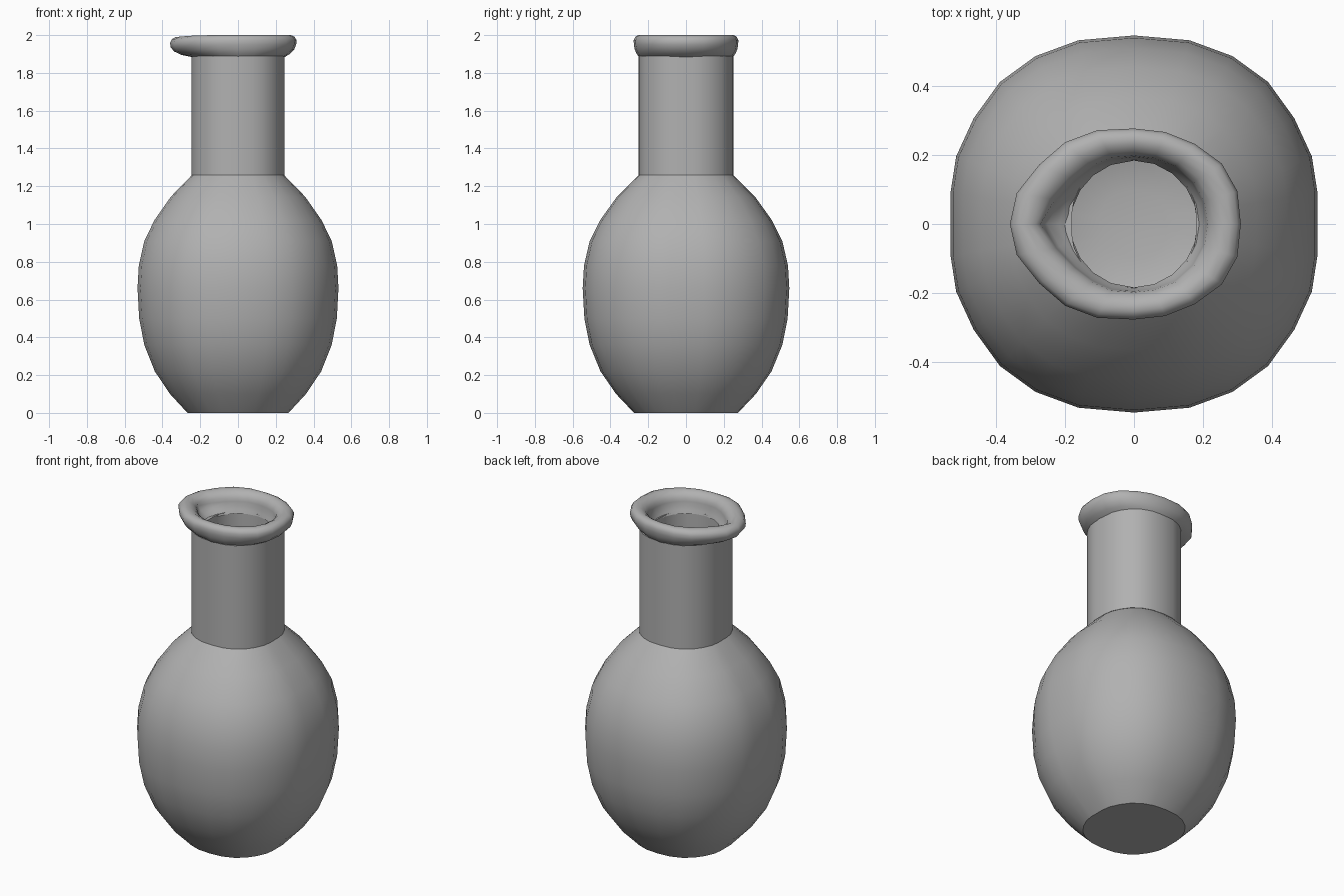
import bpy
import math

if "Cube" in bpy.data.objects:
    bpy.data.objects.remove(bpy.data.objects["Cube"])

grey = bpy.data.materials.new("dark_grey")
grey.diffuse_color = (.44, .44, .44, 1)
grey.use_nodes = True
grey.node_tree.nodes["Principled BSDF"].inputs["Base Color"].default_value = grey.diffuse_color


def loft(name, rings, cap_start=False, cap_end=False, angle=35):
    """Skin a stack of equal-length point rings into a mesh."""
    n = len(rings[0])
    verts = [p for ring in rings for p in ring]
    faces = []
    for k in range(len(rings) - 1):
        for i in range(n):
            j = (i + 1) % n
            faces.append((k * n + i, k * n + j, (k + 1) * n + j, (k + 1) * n + i))
    if cap_start:
        faces.append(tuple(reversed(range(n))))
    if cap_end:
        faces.append(tuple(range(len(verts) - n, len(verts))))
    mesh = bpy.data.meshes.new(name)
    mesh.from_pydata(verts, [], faces)
    mesh.materials.append(grey)
    ob = bpy.data.objects.new(name, mesh)
    bpy.context.collection.objects.link(ob)
    bpy.ops.object.select_all(action='DESELECT')
    bpy.context.view_layer.objects.active = ob
    ob.select_set(True)
    bpy.ops.object.shade_smooth_by_angle(angle=math.radians(angle))
    return ob


# Slightly squared 26-sided cross-section, as a quarter outline at full size
quarter = [(.532, .093), (.516, .196), (.465, .307), (.389, .412),
           (.286, .487), (.161, .533), (0, .547)]
outline = quarter + [(-x, y) for x, y in quarter[-2::-1]]
outline += [(x, -y) for x, y in outline[::-1]]


def section(r, z):
    return [(x * r / .547, y * r / .547, z) for x, y in outline]


# Body: outer wall up from the flat base, then the inner wall back down
body_profile = [(.275, 0), (.37, .1), (.453, .22), (.51, .36), (.538, .5), (.547, .66),
                (.54, .78), (.51, .91), (.455, 1.02), (.365, 1.145), (.25, 1.26)]
inner_profile = [(.185, 1.26), (.32, 1.1), (.405, .99), (.46, .87), (.488, .74),
                 (.49, .62), (.475, .47), (.445, .33), (.36, .17), (.25, .085), (.1, .06)]
loft("body", [section(r, z) for r, z in body_profile + inner_profile], True, True)

# Neck: straight open tube
loft("neck", [section(r, z) for r, z in
              [(.185, 1.26), (.252, 1.26), (.252, 1.89), (.185, 1.89), (.185, 1.26)]])

# Lip: rounded rim drawn out to a pouring spout on the -x side
outer_half = [(-.36, 0), (-.34, .09), (-.275, .172), (-.2, .237), (-.107, .272), (0, .277),
              (.09, .267), (.177, .232), (.255, .175), (.3, .095), (.31, 0)]
inner_half = [(-.268, 0), (-.225, .07), (-.17, .127), (-.12, .165), (-.065, .19), (0, .195),
              (.06, .188), (.12, .165), (.17, .12), (.2, .065), (.21, 0)]


def mirrored(half):
    return (half + [(x, -y) for x, y in half[-2:0:-1]])[::-1]


outer, inner = mirrored(outer_half), mirrored(inner_half)


def neck_circle(r):
    return [(r * math.cos(a), r * math.sin(a)) for a in (math.atan2(y, x) for x, y in outer)]


def blend(a, b, t, z):
    ring = []
    for (x0, y0), (x1, y1) in zip(a, b):
        x, y = x0 + (x1 - x0) * t, y0 + (y1 - y0) * t
        drop = .015 * max(0, -x / .36) ** 4 if z > 1.9 else 0
        ring.append((x, y, z - drop))
    return ring


tube_out, tube_in = neck_circle(.25), neck_circle(.184)
lip = [blend(tube_out, outer, t, z) for t, z in
       [(0, 1.885), (.45, 1.902), (.8, 1.925), (.97, 1.95), (1, 1.973)]]
lip += [blend(outer, inner, t, z) for t, z in
        [(.1, 1.991), (.3, 2), (.55, 1.999), (.8, 1.985), (.96, 1.965)]]
lip += [blend(inner, tube_in, t, z) for t, z in [(0, 1.945), (.2, 1.92), (.6, 1.9), (1, 1.88)]]
loft("lip", lip, angle=60)
